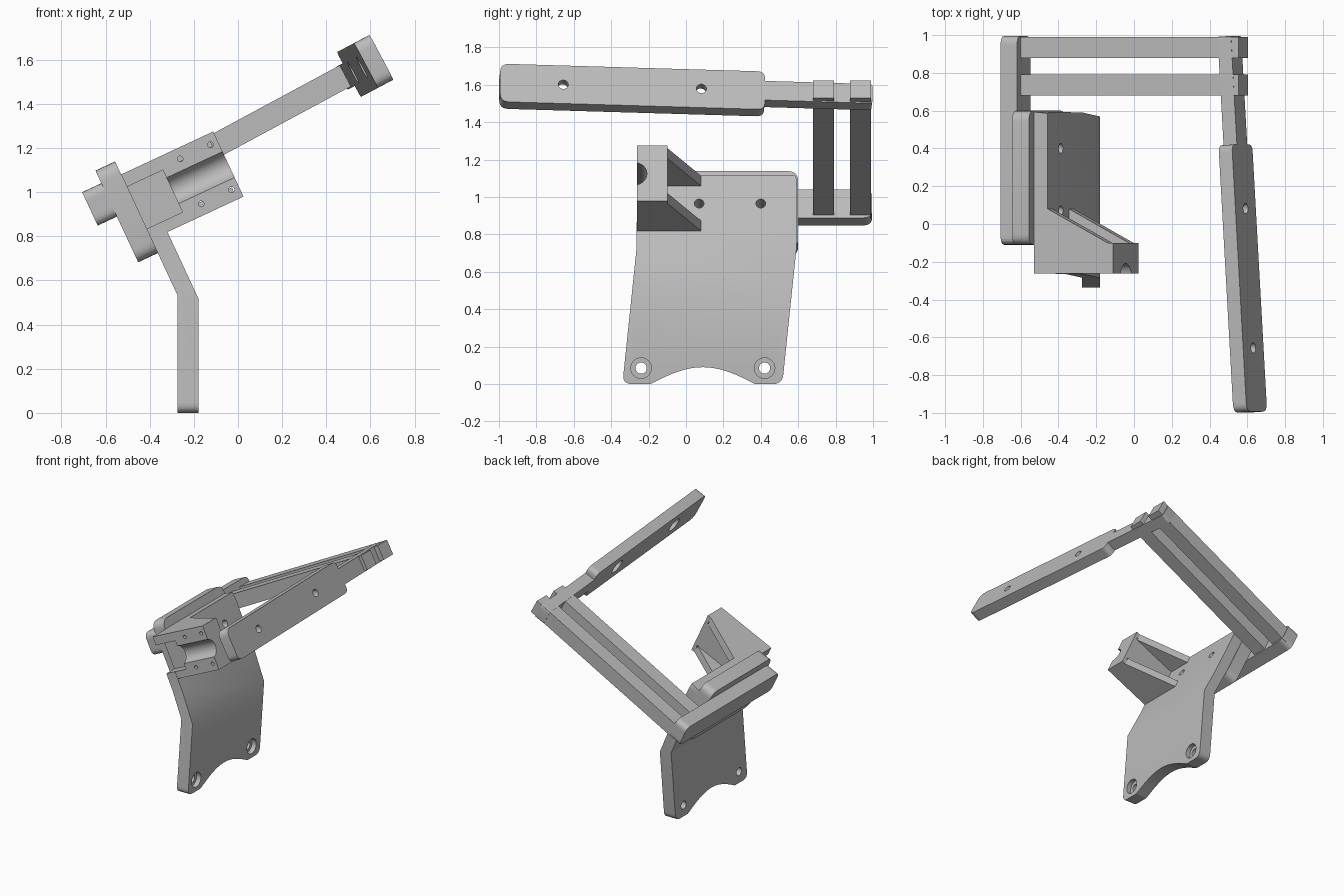
import bpy, bmesh, math
from mathutils import Matrix, Vector

cube = bpy.data.objects.get("Cube")
if cube:
    bpy.data.objects.remove(cube, do_unlink=True)

grey = bpy.data.materials.new("plain_grey")
grey.use_nodes = True
colour = (0.5, 0.5, 0.5, 1)
grey.diffuse_color = colour
grey.node_tree.nodes["Principled BSDF"].inputs["Base Color"].default_value = colour


def frame(x, z, tilt, yaw=0):
    """Local axes: u to the right, y to the back, v up, tilted about y."""
    return (Matrix.Translation((x, 0, z)) @ Matrix.Rotation(-math.radians(tilt), 4, 'Y')
            @ Matrix.Rotation(math.radians(yaw), 4, 'Z'))


WORLD = Matrix.Identity(4)
MOUNT = frame(-0.18, 0.52, 25)
ARM = frame(-0.07, 1.227, 28.3)
GRIP = frame(0.56, 1.563, 28, 3.6)


def rounded(corners, steps=6):
    """Outline from (a, b, radius) corners."""
    out = []
    for i, (a, b, r) in enumerate(corners):
        p = Vector((a, b))
        if not r:
            out.append(p)
            continue
        before = Vector(corners[i - 1][:2])
        after = Vector(corners[(i + 1) % len(corners)][:2])
        s = p + (before - p).normalized() * r
        e = p + (after - p).normalized() * r
        for k in range(steps + 1):
            t = k / steps
            out.append(s * (1 - t) ** 2 + p * 2 * t * (1 - t) + e * t * t)
    return out


def rect(a0, a1, b0, b1, r=0):
    return rounded([(a0, b0, r), (a1, b0, r), (a1, b1, r), (a0, b1, r)])


def circle(a, b, r, n=32):
    return [(a + r * math.cos(2 * math.pi * k / n), b + r * math.sin(2 * math.pi * k / n))
            for k in range(n)]


def prism(name, outline, axis, lo, hi, mat=WORLD):
    """Extrude an outline along u (0), y (1) or v (2)."""
    bm = bmesh.new()
    rings = []
    for h in (lo, hi):
        ring = []
        for p in outline:
            co = [p[0], p[1]]
            co.insert(axis, h)
            ring.append(bm.verts.new(mat @ Vector(co)))
        rings.append(ring)
    low, high = rings
    bm.faces.new(low)
    bm.faces.new(high)
    for i in range(len(low)):
        j = (i + 1) % len(low)
        bm.faces.new((low[i], low[j], high[j], high[i]))
    bmesh.ops.recalc_face_normals(bm, faces=bm.faces)
    mesh = bpy.data.meshes.new(name)
    bm.to_mesh(mesh)
    bm.free()
    mesh.materials.append(grey)
    ob = bpy.data.objects.new(name, mesh)
    bpy.context.collection.objects.link(ob)
    return ob


def combine(target, tool, operation='DIFFERENCE'):
    """Apply a boolean and drop its tool."""
    mod = target.modifiers.new("cut", 'BOOLEAN')
    mod.object, mod.operation, mod.solver = tool, operation, 'EXACT'
    bpy.context.view_layer.objects.active = target
    bpy.ops.object.modifier_apply(modifier=mod.name)
    bpy.data.objects.remove(tool, do_unlink=True)


# Bent base plate: side profile crossed with its front outline
top = 0.655
upper = [MOUNT @ Vector((u, 0, top)) for u in (0, -0.08)]
side = [(-0.275, 0), (-0.18, 0), (-0.18, 0.52)] + [(p.x, p.z) for p in upper] + [(-0.275, 0.535)]
base = prism("base_plate", side, 1, -0.5, 0.8)
scallop = [(0.37 - 0.56 * k / 16, 0.09 * math.sin(math.pi * k / 16), 0) for k in range(17)]
outline = rounded([(-0.34, 0, 0.05)] + scallop[::-1] +
                  [(0.515, 0, 0.05), (0.59, 0.72, 0), (0.595, 1.12, 0.06),
                   (0.5, 1.2, 0), (-0.26, 1.2, 0), (-0.265, 0.72, 0)])
combine(base, prism("outline", outline, 0, -1, 0.5), 'INTERSECT')
for y in (-0.24, 0.42):
    combine(base, prism("hole", circle(y, 0.085, 0.03), 0, -0.5, 0))
    combine(base, prism("counterbore", circle(y, 0.085, 0.055), 0, -0.215, 0))

# Spacer plate behind the base
spacer = prism("spacer_plate", rect(-0.11, 0.6, 0.262, 0.72, 0.06), 0, -0.178, -0.08, MOUNT)
for y in (0.07, 0.4):
    for part in (base, spacer):
        combine(part, prism("hole", circle(y, 0.491, 0.026), 0, -0.15, 0.05, MOUNT))

# Clamp block with a round channel, screw holes and a square pocket
clamp = prism("clamp_block", rect(-0.08, 0.38, 0.33, top), 1, -0.262, -0.1, MOUNT)
combine(clamp, prism("channel", circle(-0.275, 0.49, 0.066), 0, 0.05, 0.5, MOUNT))
for u in (0.192, 0.344):
    for v in (0.381, 0.606):
        combine(clamp, prism("screw", circle(u, v, 0.013, 16), 1, -0.4, 0, MOUNT))
for part in (clamp, base):
    combine(part, prism("pocket", rect(-0.2, 0.1, 0.383, 0.593), 1, -0.4, -0.17, MOUNT))

# Gussets from clamp block to base plate
for name, v in (("lower_gusset", 0.33), ("upper_gusset", top - 0.06)):
    prism(name, [(-0.01, -0.11), (0.35, -0.11), (0.35, -0.1), (0, 0.08), (-0.01, 0.08)],
          2, v, v + 0.06, MOUNT)

# Rear rail and the two cross arms
prism("rear_rail", rect(-0.11, 0.995, 0.49, 0.657, 0.045), 0, -0.274, -0.178, MOUNT)
for name, y in (("front_arm", 0.68), ("back_arm", 0.878)):
    prism(name, rect(-0.62, 0.736, -0.054, 0.054), 1, y, y + 0.112, ARM)

# Long grip with a narrow tail
w, n = 0.115, 0.058
grip = prism("grip", rounded([
    (-0.998, -w, 0.05), (0.42, -w, 0.04), (0.42, -n, 0), (0.996, -n, 0.015),
    (0.996, n, 0.015), (0.42, n, 0), (0.42, w, 0.04), (-0.998, w, 0.05)]),
    0, -0.04, 0.04, GRIP)
for y in (-0.66, 0.08):
    combine(grip, prism("hole", circle(y, 0, 0.027), 0, -0.1, 0.1, GRIP))
    combine(grip, prism("counterbore", circle(y, 0, 0.055), 0, -0.1, -0.01, GRIP))

# Keep flat faces crisp while rounding the curved walls
for ob in (base, spacer, clamp, grip):
    bpy.ops.object.select_all(action='DESELECT')
    ob.select_set(True)
    bpy.context.view_layer.objects.active = ob
    bpy.ops.object.shade_smooth_by_angle(angle=math.radians(25))
